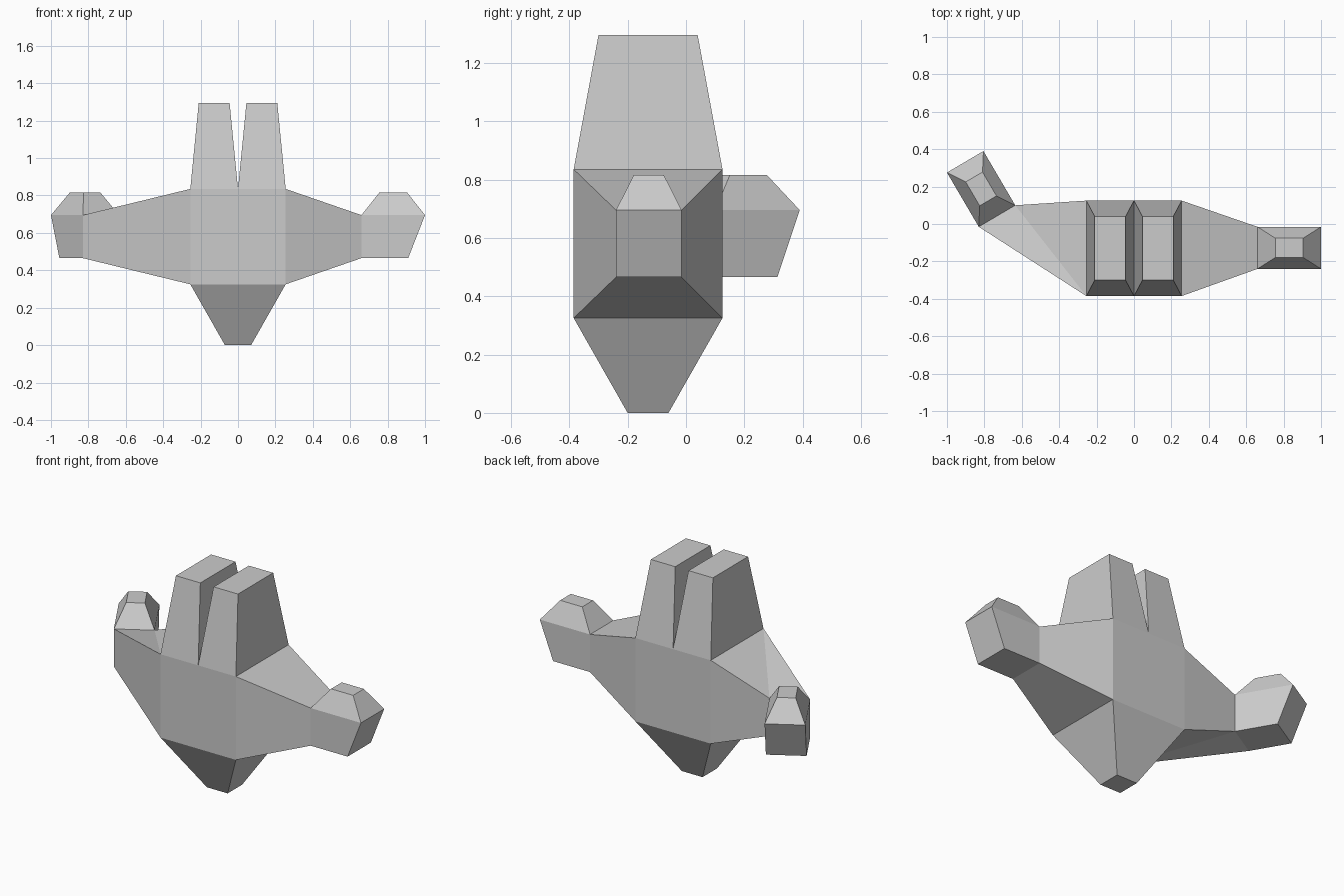
import bpy
import bmesh
from mathutils import Vector

cube = bpy.data.objects.get("Cube")
if cube:
    bpy.data.objects.remove(cube, do_unlink=True)

grey = bpy.data.materials.new("plain grey")
grey.use_nodes = True
colour = (0.6, 0.6, 0.6, 1)
grey.diffuse_color = colour
for node in grey.node_tree.nodes:
    if node.type == "BSDF_PRINCIPLED":
        node.inputs["Base Color"].default_value = colour


def loft(name, rings, start=False, end=False, skip=(), creases=()):
    """Join four-cornered rings into a shell; skip holds (segment, side) gaps."""
    bm = bmesh.new()
    loops = [[bm.verts.new(p) for p in ring] for ring in rings]
    for s, (a, b) in enumerate(zip(loops, loops[1:])):
        for i in range(4):
            j = (i + 1) % 4
            if (s, i) not in skip:
                bm.faces.new((a[i], a[j], b[j], b[i]))
    if start:
        bm.faces.new(loops[0][::-1])
    if end:
        bm.faces.new(loops[-1])
    # fold lines across twisted panels
    for p, q in creases:
        bmesh.ops.connect_verts(bm, verts=[loops[0][p], loops[1][q]])
    mesh = bpy.data.meshes.new(name)
    bm.to_mesh(mesh)
    bm.free()
    mesh.materials.append(grey)
    obj = bpy.data.objects.new(name, mesh)
    bpy.context.collection.objects.link(obj)


def level(x0, x1, y0, y1, z):
    return [(x0, y0, z), (x1, y0, z), (x1, y1, z), (x0, y1, z)]


def upright(first, second, z0, z1):
    return [(*first, z0), (*second, z0), (*second, z1), (*first, z1)]


# Body extents and arm heights
HALF, FRONT, BACK = 0.255, -0.385, 0.125
LOW, HIGH = 0.325, 0.835
ARM_LOW, ARM_HIGH, HAND_TOP = 0.465, 0.695, 0.815

# Body front and back
waist = level(-HALF, HALF, FRONT, BACK, LOW)
loft("body", [waist, level(-HALF, HALF, FRONT, BACK, HIGH)],
     skip=[(0, 1), (0, 3)])

# Tapered base
loft("base", [level(-0.07, 0.07, -0.2, -0.06, 0), waist], start=True)

# Twin towers
for name, low, high in (("right_tower", (-HALF, 0), (-0.21, -0.045)),
                        ("left_tower", (0, HALF), (0.045, 0.21))):
    loft(name, [level(*low, FRONT, BACK, HIGH),
                level(*high, -0.3, 0.04, 1.295)], end=True)


def limb(side, shoulder, wrist, length, creases=()):
    """Arm from the body to the wrist, then a hand of the given length."""
    loft(side + "_arm", [upright(*shoulder, LOW, HIGH),
                         upright(*wrist, ARM_LOW, ARM_HIGH)], creases=creases)
    corner, far = (Vector(p) for p in wrist)
    u, w = Vector(length), far - corner

    def ring(s0, s1, t0, t1, z):
        return [(*(corner + u * s + w * t), z)
                for s, t in ((s0, t0), (s1, t0), (s1, t1), (s0, t1))]

    loft(side + "_hand", [ring(0, 0.735, 0, 1, ARM_LOW),
                          ring(0, 1, 0, 1, ARM_HIGH),
                          ring(0.28, 0.72, 0.27, 0.73, HAND_TOP)],
         start=True, end=True, skip=[(0, 3)])


# Straight left arm, and right arm bent toward the back
limb("left", ((HALF, FRONT), (HALF, BACK)),
     ((0.66, -0.24), (0.66, -0.015)), (0.34, 0))
limb("right", ((-HALF, BACK), (-HALF, FRONT)),
     ((-0.635, 0.1), (-0.83, -0.015)), (-0.17, 0.29),
     creases=[(1, 0), (2, 3)])
